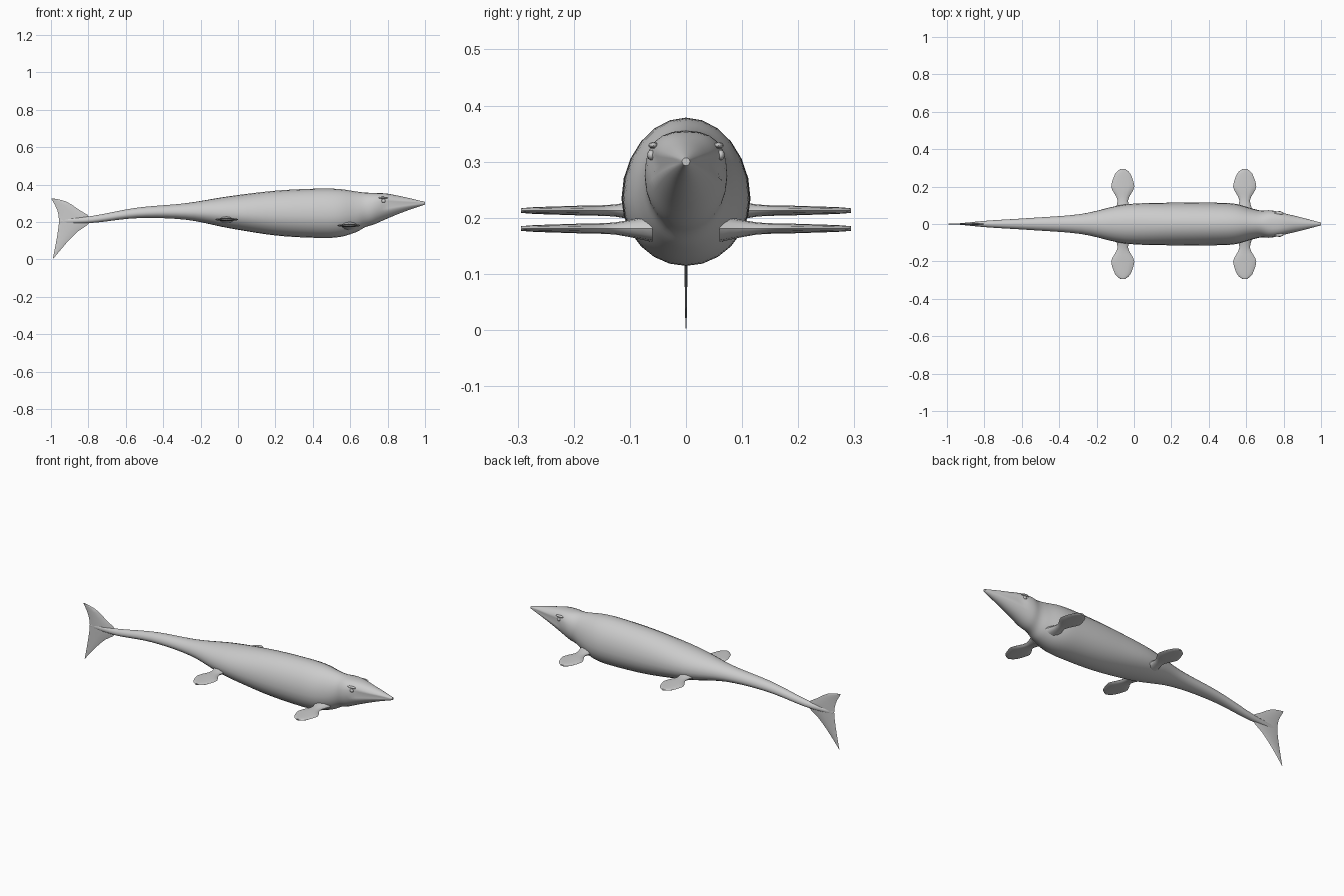
import bpy, bmesh, math
from mathutils import Vector

if "Cube" in bpy.data.objects:
    bpy.data.objects.remove(bpy.data.objects["Cube"])

skin = bpy.data.materials.new("grey_skin")
skin.diffuse_color = (0.6, 0.6, 0.6, 1)
skin.use_nodes = True
skin.node_tree.nodes["Principled BSDF"].inputs["Base Color"].default_value = skin.diffuse_color
X, Y, Z = Vector((1, 0, 0)), Vector((0, 1, 0)), Vector((0, 0, 1))


def loft(name, rings, angle=50):
    """Skin a list of closed rings and cap both ends."""
    bm = bmesh.new()
    loops = [[bm.verts.new(p) for p in r] for r in rings]
    n = len(rings[0])
    for a, b in zip(loops, loops[1:]):
        for i in range(n):
            bm.faces.new((a[i], a[(i + 1) % n], b[(i + 1) % n], b[i]))
    bm.faces.new(loops[0])
    bm.faces.new(loops[-1])
    bmesh.ops.recalc_face_normals(bm, faces=bm.faces)
    me = bpy.data.meshes.new(name)
    bm.to_mesh(me)
    bm.free()
    me.materials.append(skin)
    ob = bpy.data.objects.new(name, me)
    bpy.context.collection.objects.link(ob)
    bpy.ops.object.select_all(action='DESELECT')
    ob.select_set(True)
    bpy.context.view_layer.objects.active = ob
    bpy.ops.object.shade_smooth_by_angle(angle=math.radians(angle))


def smooth_stations(st, steps):
    """Catmull-Rom interpolation between stations."""
    out = []
    for i in range(len(st) - 1):
        p = [st[max(i - 1, 0)], st[i], st[i + 1], st[min(i + 2, len(st) - 1)]]
        for s in range(steps):
            t = s / steps
            out.append([0.5 * (2 * b + (c - a) * t + (2 * a - 5 * b + 4 * c - d) * t * t
                        + (3 * b - a - 3 * c + d) * t ** 3) for a, b, c, d in zip(*p)])
    return out + [st[-1]]


def ramp(x, a, b):
    t = min(max((x - a) / (b - a), 0), 1)
    return t * t * (3 - 2 * t)


def lens(center, u, v, half_w, half_t, n):
    return [center + u * half_w * math.cos(math.tau * i / n)
            + v * half_t * math.sin(math.tau * i / n) for i in range(n)]


# Body and head: x, half width, bottom, top
body = [(-0.95, 0.002, 0.195, 0.215), (-0.78, 0.018, 0.195, 0.232),
        (-0.54, 0.033, 0.220, 0.276), (-0.28, 0.054, 0.212, 0.300),
        (-0.05, 0.104, 0.167, 0.337), (0.20, 0.114, 0.128, 0.367),
        (0.42, 0.114, 0.115, 0.378), (0.54, 0.108, 0.119, 0.376),
        (0.63, 0.083, 0.145, 0.363), (0.68, 0.072, 0.172, 0.357),
        (0.73, 0.073, 0.188, 0.355), (0.80, 0.059, 0.219, 0.351),
        (0.90, 0.035, 0.259, 0.331), (1.00, 0.007, 0.293, 0.307)]


def body_ring(x, w, lo, hi, n=24):
    mid = lo + (hi - lo) * (0.45 + 0.10 * ramp(x, 0.6, 0.77))   # widest line, the mouth on the head
    power = 1 - 0.22 * ramp(x, 0.66, 0.75) * (1 - ramp(x, 0.78, 0.88))   # boxier brow
    groove = 0.18 * ramp(x, 0.755, 0.80) * (1 - ramp(x, 0.95, 1.0))
    ring = []
    for i in range(n):
        c, s = math.cos(math.tau * i / n), math.sin(math.tau * i / n)
        if i % (n // 2) == 0:                                   # mouth crease
            ring.append((x, w * c * (1 - groove), mid))
        elif s > 0:
            ring.append((x, w * math.copysign(abs(c) ** power, c), mid + (hi - mid) * s ** power))
        else:
            ring.append((x, w * c, mid + (mid - lo) * s))
    return ring


loft("body", [body_ring(*s) for s in smooth_stations(body, 5)], 60)

# Paddle flippers: distance from the centre line, half width, half thickness
paddle = [(0.06, 0.048, 0.024), (0.125, 0.028, 0.011), (0.18, 0.055, 0.009),
          (0.21, 0.061, 0.008), (0.27, 0.040, 0.006), (0.294, 0.012, 0.004)]
for name, fx, fz in (("front", 0.592, 0.181), ("rear", -0.06, 0.213)):
    for side, label in ((1, "left"), (-1, "right")):
        loft(f"{name}_flipper_{label}",
             [lens(Vector((fx, side * y, fz)), X, Z, w, t, 12)
              for y, w, t in smooth_stations(paddle, 3)])

# Upright tail fluke: height, leading x, trailing x
fluke = [(0.003, -0.988, -0.990), (0.09, -0.915, -0.973), (0.15, -0.855, -0.963),
         (0.21, -0.780, -0.957), (0.265, -0.850, -0.967), (0.31, -0.920, -0.990),
         (0.325, -0.985, -0.999)]
loft("tail_fluke", [lens(Vector(((a + b) / 2, 0, z)), X, Y, (a - b) / 2, 0.001 + 0.025 * (a - b), 8)
                    for z, a, b in smooth_stations(fluke, 2)])

# Eyes under small brow ridges
for side, label in ((1, "left"), (-1, "right")):
    for part, loc, size in (("eye", (0.778, 0.062, 0.312), (0.011, 0.007, 0.009)),
                            ("brow", (0.775, 0.058, 0.329), (0.026, 0.009, 0.006))):
        bpy.ops.mesh.primitive_uv_sphere_add(segments=12, ring_count=8, radius=1,
                                             location=(loc[0], side * loc[1], loc[2]))
        ob = bpy.context.object
        ob.name = f"{part}_{label}"
        ob.scale = size
        ob.data.materials.append(skin)
        bpy.ops.object.shade_smooth()
